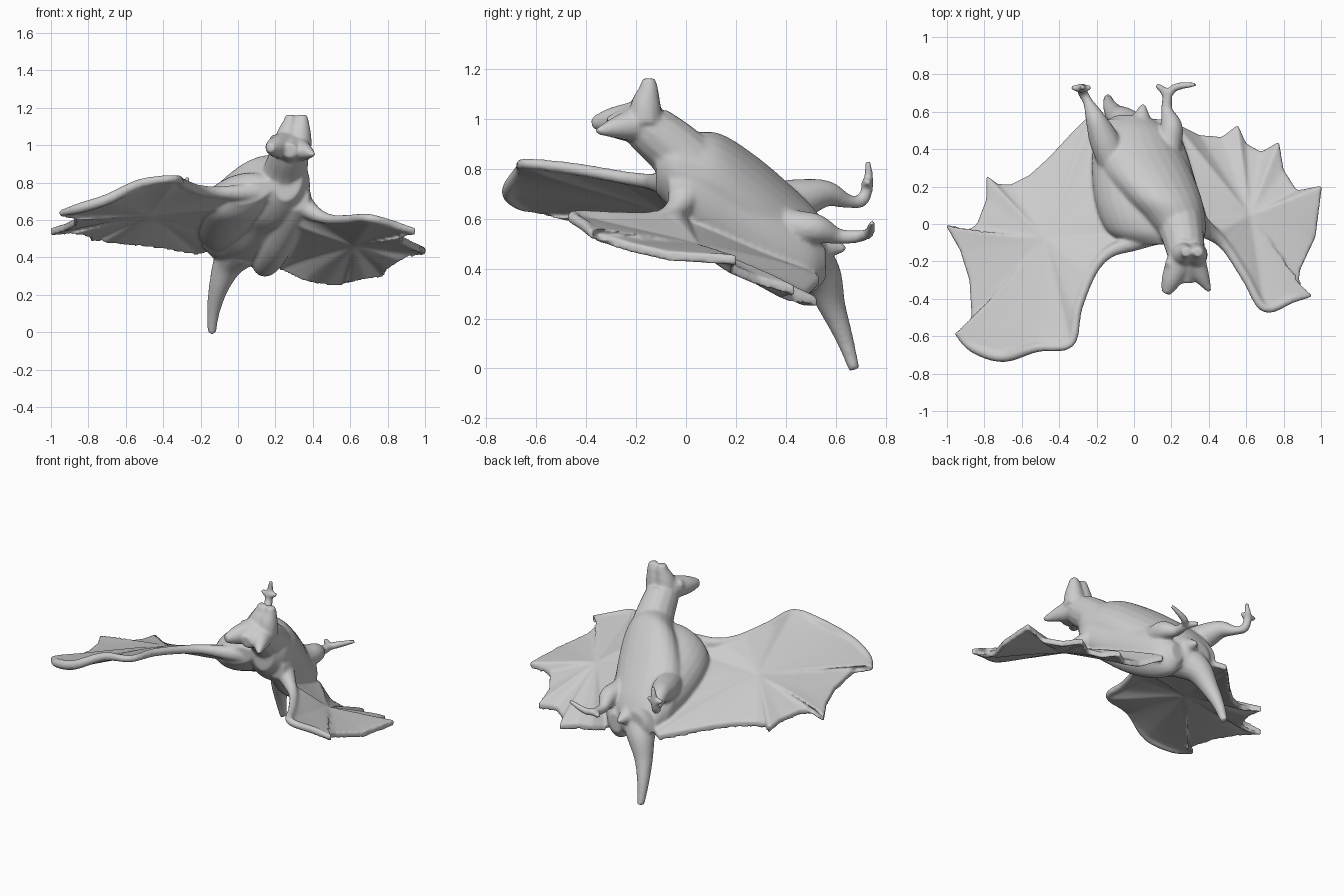
import bpy, bmesh, math
from mathutils import Vector, Matrix

bm = bmesh.new()          # every part goes in here and is fused by a voxel remesh


def spline(pts, steps):
    """Catmull-Rom through tuples of any length."""
    v = [Vector(p) for p in pts]
    n = len(v)
    get = lambda i: v[max(0, min(n - 1, i))]
    out = []
    for i in range(n - 1):
        a, b, c, d = get(i - 1), get(i), get(i + 1), get(i + 2)
        for s in range(steps):
            t = s / steps
            out.append(b + 0.5 * t * ((c - a) + t * ((2*a - 5*b + 4*c - d) + t * (3*b - 3*c + d - a))))
    return out + [v[-1]]


def skin(rings):
    """Closed skin over a list of equal vertex rings."""
    rings = [[bm.verts.new(p) for p in r] for r in rings]
    n = len(rings[0])
    for a, b in zip(rings, rings[1:]):
        for i in range(n):
            bm.faces.new((a[i], a[(i + 1) % n], b[(i + 1) % n], b[i]))
    bm.faces.new(rings[0][::-1])
    bm.faces.new(rings[-1])


def tube(pts, steps=6, sides=14):
    """Tapered limb through (x, y, z, radius)."""
    path = [(Vector(p[:3]), max(p[3], 0.006)) for p in spline(pts, steps)]
    rings = []
    for i, (c, r) in enumerate(path):
        d = path[min(i + 1, len(path) - 1)][0] - path[max(i - 1, 0)][0]
        q = Vector((0, 0, 1)).rotation_difference(d.normalized())
        rings.append([c + q @ Vector((r * math.cos(a), r * math.sin(a), 0))
                      for a in (math.tau * k / sides for k in range(sides))])
    skin(rings)


def loft(sections, roll):
    """Body of ellipses (x, y, z, half width, half height) facing y."""
    rot = Matrix.Rotation(math.radians(roll), 3, 'Y')
    rings = []
    for x, y, z, w, h in spline(sections, 5):
        rings.append([Vector((x, y, z)) + rot @ Vector((w * math.cos(a), 0, h * math.sin(a)))
                      for a in (math.tau * k / 24 for k in range(24))])
    skin(rings)


def wing(outline, centre, half):
    """Membrane: concentric rings from the scalloped outline to a centre."""
    edge, c = [Vector(p) for p in outline], Vector(centre)
    fine = []
    for a, b in zip(edge, edge[1:] + edge[:1]):
        fine += [a.lerp(b, t / 3) for t in range(3)]
    n, levels = len(fine), 9
    layers, inner = [], []
    for s in (half, -half):
        off = Vector((0, 0, s))
        rings = [[bm.verts.new(p.lerp(c, k / levels) + off) for p in fine] for k in range(levels)]
        mid = bm.verts.new(c + off)
        for k in range(levels):
            for i in range(n):
                j = (i + 1) % n
                bm.faces.new((rings[k][i], rings[k][j], mid) if k == levels - 1 else
                             (rings[k][i], rings[k][j], rings[k + 1][j], rings[k + 1][i]))
        inner += [v for r in rings[1:] for v in r] + [mid]
        layers.append(rings[0])
    for i in range(n):
        j = (i + 1) % n
        bm.faces.new((layers[0][i], layers[0][j], layers[1][j], layers[1][i]))
    for _ in range(25):
        bmesh.ops.smooth_vert(bm, verts=inner, factor=0.5, use_axis_z=True)


# torso
loft([(.27, -.12, .81, .07, .11), (.25, -.05, .79, .13, .16), (.21, .03, .76, .17, .19),
      (.15, .14, .73, .21, .21), (.07, .28, .64, .24, .21), (.01, .42, .55, .23, .18),
      (-.01, .52, .49, .18, .14), (-.02, .58, .46, .08, .08)], 14)
# left shoulder and flank sloping into the wing
loft([(.08, -.11, .75, .12, .05), (.03, -.04, .73, .18, .11), (-.01, .10, .69, .20, .14),
      (-.05, .30, .61, .18, .15), (-.07, .46, .55, .14, .14), (-.08, .56, .49, .09, .08)], -22)
# right flank dropping steeply to the wing
loft([(.32, -.07, .72, .06, .07), (.30, .02, .68, .09, .13), (.235, .20, .57, .10, .17),
      (.18, .38, .47, .10, .16), (.15, .50, .42, .08, .12), (.13, .56, .42, .04, .06)], 12)

# neck
tube([(.24, .03, .80, .13), (.26, -.06, .89, .115), (.28, -.16, .975, .10), (.285, -.17, 1.03, .08)])
# wedge shaped crown
for side in (-1, 1):
    x = .31
    tube([(x - .02 + side * .035, -.165, .99, .07), (x - .01 + side * .033, -.16, 1.06, .06),
          (x + side * .032, -.15, 1.12, .04), (x + .003 + side * .032, -.15, 1.162, .026)])
# muzzle with forward points
tube([(.28, -.15, .99, .09), (.28, -.25, .975, .065), (.28, -.315, .97, .038)])
tube([(.25, -.19, 1.0, .075), (.20, -.30, .99, .055), (.17, -.372, .985, .025)])
tube([(.31, -.19, .98, .075), (.36, -.28, .965, .045), (.405, -.36, .95, .012)])
tube([(.23, -.20, 1.0, .05), (.175, -.22, 1.04, .022)])

# tail
tube([(.02, .46, .46, .12), (-.05, .54, .37, .085), (-.10, .585, .25, .056),
      (-.13, .635, .12, .036), (-.14, .675, -.005, .022)])
# hind membrane tip
tube([(.03, .5, .50, .09), (.05, .64, .48, .012)])

# left hind leg with upright claws
tube([(-.10, .30, .66, .08), (-.16, .45, .68, .08), (-.205, .56, .70, .055),
      (-.245, .65, .67, .028), (-.275, .705, .675, .027), (-.28, .73, .74, .022), (-.27, .73, .83, .012)])
tube([(-.335, .73, .75, .012), (-.28, .725, .74, .024), (-.23, .73, .75, .012)], 4)
# right hind leg with spread claws
tube([(.16, .25, .62, .07), (.185, .42, .57, .07), (.20, .52, .56, .06),
      (.175, .61, .53, .032), (.175, .69, .53, .026), (.12, .745, .54, .014)])
tube([(.17, .67, .53, .022), (.22, .73, .54, .022), (.33, .745, .585, .012)])

# left wing membrane
wing([(-.22, .60, .43), (-.33, .49, .45), (-.45, .36, .47), (-.56, .26, .48), (-.66, .21, .49),
      (-.73, .215, .495), (-.79, .26, .50), (-.79, .13, .52), (-.84, 0, .54), (-.90, -.05, .54),
      (-1.01, 0, .535), (-.93, -.14, .56), (-.88, -.30, .585), (-.865, -.54, .62), (-.955, -.58, .635),
      (-.87, -.68, .66), (-.70, -.735, .71), (-.51, -.68, .80), (-.335, -.65, .825), (-.31, -.49, .81),
      (-.23, -.28, .77), (-.13, -.17, .75), (0, -.12, .74), (.12, -.04, .72), (.05, .25, .60),
      (-.05, .50, .47)], (-.47, -.08, .65), .02)
# left wing arm bone
tube([(.16, -.03, .75, .07), (0, -.10, .745, .045), (-.13, -.15, .75, .032), (-.22, -.25, .765, .027),
      (-.30, -.45, .80, .025), (-.34, -.64, .82, .022), (-.52, -.66, .795, .026),
      (-.70, -.71, .71, .030), (-.86, -.66, .66, .028), (-.95, -.58, .635, .014)])

# right wing membrane
wing([(.22, .54, .35), (.35, .475, .29), (.47, .465, .27), (.555, .53, .265), (.60, .43, .28),
      (.68, .385, .30), (.775, .44, .31), (.80, .29, .35), (.87, .18, .40), (1.005, .205, .435),
      (.97, -.07, .45), (.89, -.24, .49), (.87, -.36, .53), (.95, -.38, .54), (.85, -.42, .57),
      (.70, -.465, .61), (.60, -.31, .605), (.49, -.14, .60), (.42, -.08, .62), (.34, -.06, .68),
      (.24, 0, .66), (.18, .30, .46)], (.62, .05, .485), .02)
# right wing arm bone
tube([(.30, .02, .72, .08), (.40, -.04, .64, .045), (.49, -.12, .605, .028), (.60, -.29, .605, .025),
      (.70, -.45, .61, .024), (.85, -.40, .57, .022), (.95, -.38, .54, .012)])

bmesh.ops.recalc_face_normals(bm, faces=bm.faces)
mesh = bpy.data.meshes.new("flying_bat")
bm.to_mesh(mesh)
bm.free()
bat = bpy.data.objects.new("flying_bat", mesh)
bpy.context.collection.objects.link(bat)

# fuse the parts into one soft skin
fuse = bat.modifiers.new("fuse", 'REMESH')
fuse.mode = 'VOXEL'
fuse.voxel_size = 0.009
fuse.use_smooth_shade = True
soften = bat.modifiers.new("soften", 'SMOOTH')
soften.factor = 0.5
soften.iterations = 8
